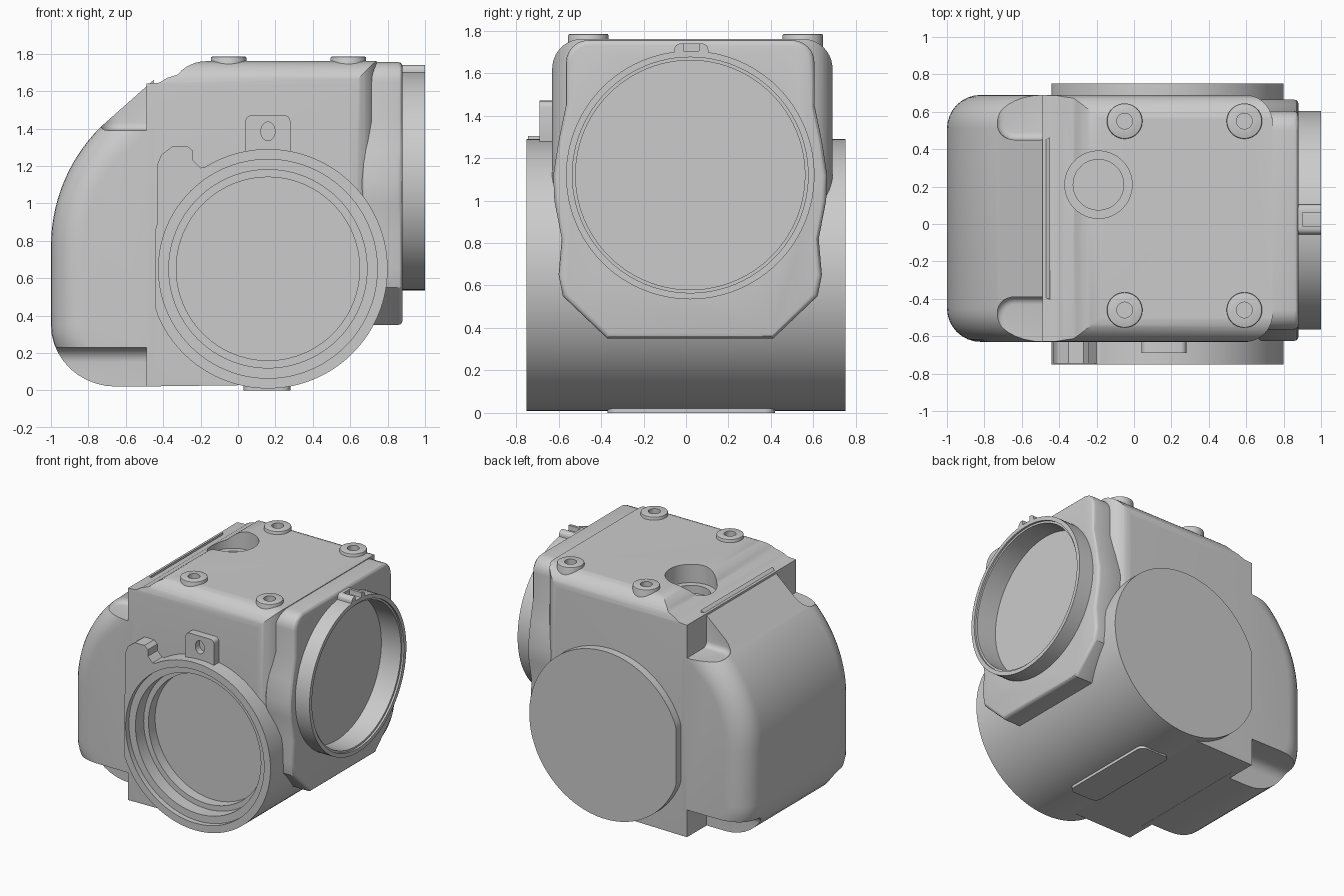
import bpy, bmesh
from math import sin, cos, pi, radians

if "Cube" in bpy.data.objects:
    bpy.data.objects.remove(bpy.data.objects["Cube"])


def arc(cx, cy, rx, a0, a1, n=8, ry=None):
    ry = rx if ry is None else ry
    return [(cx + rx * cos(radians(a0 + (a1 - a0) * i / n)),
             cy + ry * sin(radians(a0 + (a1 - a0) * i / n))) for i in range(n + 1)]


def circle(cx, cy, r, n=96, ry=None):
    return arc(cx, cy, r, 0, 360, n, ry)[:-1]


def rrect(x0, x1, y0, y1, r, n=8):
    return (arc(x1 - r, y1 - r, r, 0, 90, n) + arc(x0 + r, y1 - r, r, 90, 180, n)
            + arc(x0 + r, y0 + r, r, 180, 270, n) + arc(x1 - r, y0 + r, r, 270, 360, n))


def prism(name, pts, axis, a, b, bevel=0, segs=4, keep=None):
    """Extrude a 2D outline along an axis; bevel the rims chosen by keep."""
    place = {'x': lambda u, v, t: (t, u, v),
             'y': lambda u, v, t: (u, t, v),
             'z': lambda u, v, t: (u, v, t)}[axis]
    k = 'xyz'.index(axis)
    bm = bmesh.new()
    lo = [bm.verts.new(place(u, v, a)) for u, v in pts]
    hi = [bm.verts.new(place(u, v, b)) for u, v in pts]
    bm.faces.new(lo)
    bm.faces.new(hi)
    for i in range(len(pts)):
        j = (i + 1) % len(pts)
        bm.faces.new((lo[i], lo[j], hi[j], hi[i]))
    bmesh.ops.recalc_face_normals(bm, faces=bm.faces)
    if bevel:
        rim = [e for e in bm.edges if abs(e.verts[0].co[k] - e.verts[1].co[k]) < 1e-6
               and (keep is None or keep(e))]
        bmesh.ops.bevel(bm, geom=rim, offset=bevel, segments=segs, profile=0.5,
                        affect='EDGES', clamp_overlap=False)
    me = bpy.data.meshes.new(name)
    bm.to_mesh(me)
    bm.free()
    ob = bpy.data.objects.new(name, me)
    bpy.context.scene.collection.objects.link(ob)
    return ob


def boolean(targets, tool, op='DIFFERENCE'):
    """Apply a boolean to each target, then remove the tool."""
    tool.hide_render = True
    for ob in targets:
        m = ob.modifiers.new('bool', 'BOOLEAN')
        m.operation, m.solver, m.object = op, 'EXACT', tool
        dg = bpy.context.evaluated_depsgraph_get()
        me = bpy.data.meshes.new_from_object(ob.evaluated_get(dg))
        ob.modifiers.clear()
        ob.data = me
    bpy.data.objects.remove(tool)


Y0, Y1 = -0.63, 0.69          # body width
DX, DZ = 0.16, 0.65           # drum axis
PY, PZ = 0.02, 1.12           # side port axis

# Rounded elbow cover on the left
elbow = ([(-0.45, 0.02)] + arc(-0.65, 0.35, 0.35, 270, 180, 10, 0.33)
         + arc(-0.1, 0.77, 0.9, 180, 135, 14) + [(-0.45, 1.66)])
elbow_cover = prism('elbow_cover', elbow, 'y', Y0, Y1, 0.18, 8,
                    lambda e: min(v.co.x for v in e.verts) < -0.46)
for s in (-1, 1):
    mid = (Y0 + Y1) / 2
    ys = sorted((mid + s * 0.42, mid + s * 1.0))
    # upper fastener pocket, then lower fastener pocket
    boolean([elbow_cover], prism('cut', rrect(-0.74, -0.40, *ys, 0.1), 'z', 1.39, 1.9, 0.04, 4,
                                 lambda e: e.verts[0].co.z < 1.5))
    boolean([elbow_cover], prism('cut', rrect(*ys, -0.3, 0.23, 0.08), 'x', -1.2, -0.49))
# thin end wall behind the pockets is carried by the main block

# Main block: side profile intersected with rounded end and plan outlines
side = ([(-0.49, 0.021), (-0.49, 1.64), (-0.42, 1.645), (-0.38, 1.67)]
        + arc(-0.17, 1.56, 0.2, 140, 90, 6)
        + [(0.74, 1.76), (0.74, 0.5), (0.2, 0.03)])
main_block = prism('main_block', side, 'y', -0.8, 0.8)
boolean([main_block], prism('t', rrect(Y0, Y1, -0.1, 1.761, 0.14, 10), 'x', -1.2, 1.2), 'INTERSECT')
boolean([main_block], prism('t', rrect(-0.9, 0.741, Y0 - 0.001, Y1 + 0.001, 0.15, 10), 'z', -0.3, 2), 'INTERSECT')

# Large cross drum, flattened on its left side
drum = prism('drum', [(max(x, -0.44), z) for x, z in circle(DX, DZ, 0.64, 128)], 'y', -0.75, 0.75)

# Side flange plate behind the port
half = [(-0.37, 0.35), (-0.58, 0.55), (-0.60, 0.65), (-0.585, 0.82), (-0.62, 1.0),
        (-0.625, 1.12), (-0.60, 1.28), (-0.565, 1.45)]
plate = (half + arc(-0.46, 1.65, 0.105, 180, 90, 6)
         + [(0.04 - y, z) for y, z in reversed(half + arc(-0.46, 1.65, 0.105, 180, 90, 6))])
flange_plate = prism('flange_plate', plate, 'x', 0.66, 0.88, 0.025, 3)

# Side port ring with its key lug
port_ring = prism('port_ring', circle(PY, PZ, 0.585), 'x', 0.80, 1.0)
port_lug = prism('port_lug', rrect(-0.055, 0.105, 1.62, 1.74, 0.03, 4), 'x', 0.82, 1.0)
boolean([port_lug], prism('cut', rrect(-0.012, 0.062, 1.695, 1.9, 0.015, 3), 'x', 0.9, 1.1))
boolean([port_ring, port_lug, flange_plate], prism('cut', circle(PY, PZ, 0.555), 'x', 0.985, 1.2))
boolean([port_ring, port_lug, flange_plate], prism('cut', circle(PY, PZ, 0.54), 'x', 0.82, 1.2))

# Small tab and hooked pad on the front
front_tab = prism('front_tab', rrect(0.04, 0.28, 1.25, 1.47, 0.03, 4), 'y', -0.69, -0.55)
boolean([front_tab], prism('cut', circle(0.16, 1.385, 0.038, 24, 0.05), 'y', -0.9, -0.64))
hook_pad = prism('hook_pad', [(-0.43, 0.6), (-0.43, 1.21), (-0.41, 1.26), (-0.35, 1.305),
                              (-0.27, 1.305), (-0.24, 1.28), (-0.24, 1.23), (-0.2, 1.19),
                              (0.0, 1.22), (-0.2, 0.8)], 'y', -0.745, -0.55)

# Stepped bore in the drum front
for r, depth in ((0.585, -0.71), (0.53, -0.61), (0.49, -0.53)):
    boolean([drum, main_block, hook_pad, flange_plate],
            prism('cut', circle(DX, DZ, r), 'y', -1, depth))

# Counterbored opening in the top
for r, depth in ((0.18, 1.62), (0.135, 1.56)):
    boolean([main_block], prism('cut', circle(-0.19, 0.21, r, 64), 'z', depth, 2))

# Four top bosses with blind holes
for i, (x, y) in enumerate([(x, y) for x in (-0.05, 0.59) for y in (-0.46, 0.55)]):
    boss = prism(f'top_boss_{i + 1}', circle(x, y, 0.095, 40), 'z', 1.4, 1.785, 0.008, 2)
    boolean([boss, main_block], prism('cut', circle(x, y, 0.042, 28), 'z', 1.71, 2))

# Foot pad under the drum
prism('foot_pad', rrect(0.03, 0.28, -0.37, 0.42, 0.05), 'z', 0.0, 0.1)

# Smooth shading with crisp edges
bpy.ops.object.select_all(action='DESELECT')
for ob in bpy.context.scene.objects:
    ob.select_set(True)
bpy.context.view_layer.objects.active = drum
bpy.ops.object.shade_smooth_by_angle(angle=radians(30))
